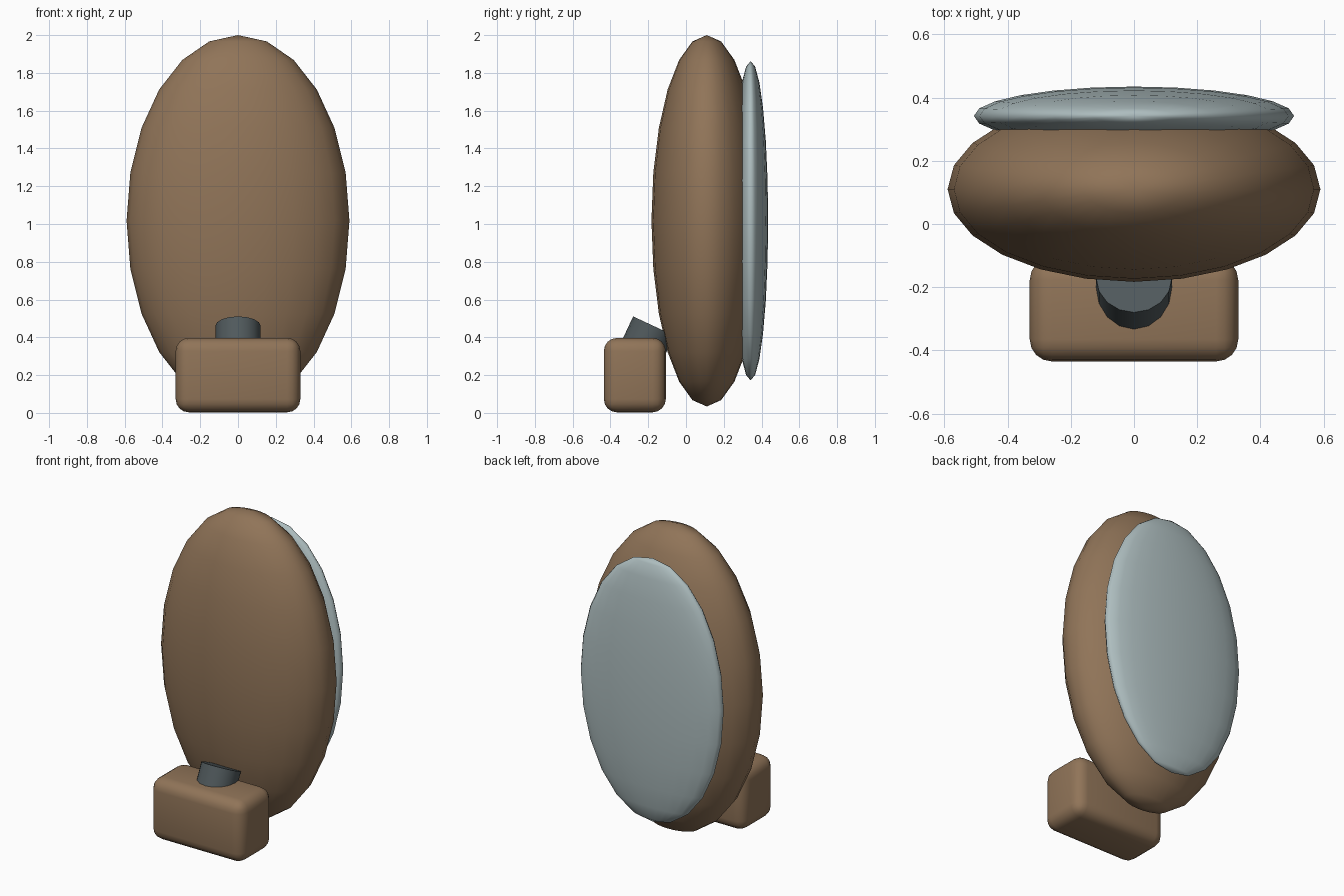
import bpy
import math
from mathutils import Vector

cube = bpy.data.objects.get("Cube")
if cube:
    bpy.data.objects.remove(cube, do_unlink=True)


def material(name, color):
    mat = bpy.data.materials.new(name)
    mat.use_nodes = True
    mat.diffuse_color = (*color, 1)
    shader = next(n for n in mat.node_tree.nodes if n.type == 'BSDF_PRINCIPLED')
    shader.inputs["Base Color"].default_value = (*color, 1)
    return mat


def finish(name, mat, angle):
    obj = bpy.context.object
    obj.name = name
    obj.data.materials.append(mat)
    bpy.ops.object.shade_smooth_by_angle(angle=math.radians(angle))
    return obj


def ellipsoid(name, center, radii, mat):
    bpy.ops.mesh.primitive_uv_sphere_add(segments=24, ring_count=12, radius=1, location=center)
    bpy.context.object.scale = radii
    bpy.ops.object.transform_apply(location=False, rotation=False, scale=True)
    return finish(name, mat, 180)


brown = material("warm brown", (0.28, 0.175, 0.098))
pale = material("pale blue grey", (0.42, 0.51, 0.52))
dark = material("dark grey", (0.08, 0.10, 0.107))

# Upright oval shell and the pale panel set into its back
ellipsoid("oval_body", (0, 0.11, 1.017), (0.59, 0.293, 0.983), brown)
ellipsoid("back_panel", (0, 0.342, 1.017), (0.507, 0.093, 0.845), pale)

# Rounded block at the front foot
bpy.ops.mesh.primitive_cube_add(size=1, location=(0, -0.271, 0.2))
bpy.context.object.scale = (0.66, 0.328, 0.394)
bpy.ops.object.transform_apply(location=False, rotation=False, scale=True)
block = bpy.context.object
bevel = block.modifiers.new("rounded edges", 'BEVEL')
bevel.width = 0.07
bevel.segments = 4
bpy.ops.object.modifier_apply(modifier=bevel.name)
finish("front_block", brown, 40)

# Tilted peg joining block and shell
length = 0.26
tilt = math.radians(25)
axis = Vector((0, math.sin(tilt), math.cos(tilt)))
top = Vector((0, -0.171, 0.46))
bpy.ops.mesh.primitive_cylinder_add(vertices=16, radius=0.12, depth=length,
                                    location=top - axis * length / 2, rotation=(-tilt, 0, 0))
finish("tilted_peg", dark, 40)
